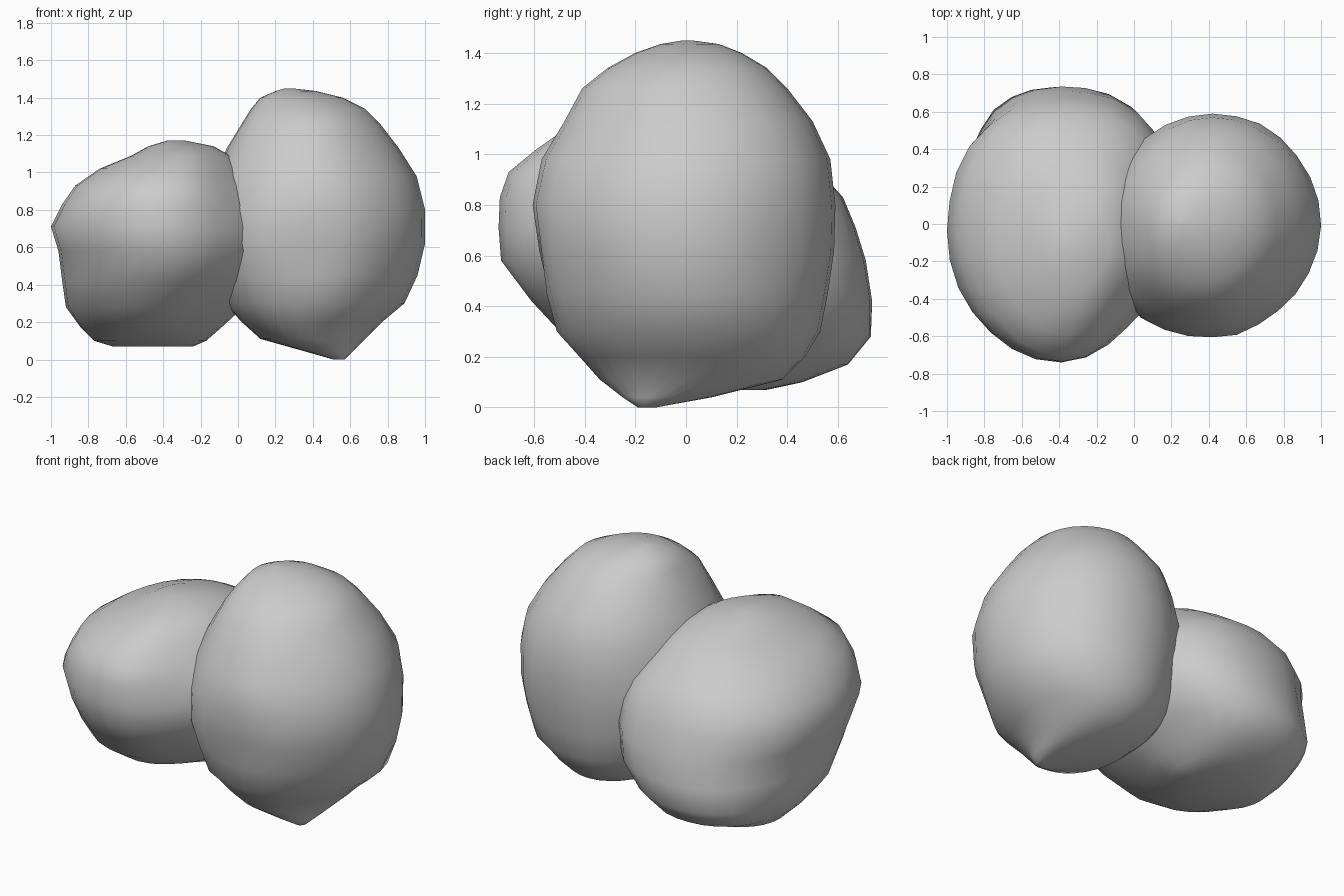
import bpy, bmesh, math
from mathutils import Vector, noise

SEG = 28

# Each level: z, x min, x max, y min, y max
LARGE = [
    (0.00, 0.51, 0.57, -0.19, -0.12), (0.04, 0.37, 0.61, -0.25, 0.10),
    (0.11, 0.12, 0.68, -0.34, 0.38), (0.20, 0.02, 0.77, -0.42, 0.47),
    (0.30, -0.07, 0.89, -0.51, 0.53), (0.45, -0.13, 0.96, -0.55, 0.56),
    (0.62, -0.16, 1.00, -0.60, 0.585), (0.80, -0.16, 1.00, -0.61, 0.59),
    (0.98, -0.12, 0.955, -0.57, 0.57), (1.13, -0.06, 0.86, -0.48, 0.50),
    (1.26, 0.02, 0.76, -0.41, 0.40), (1.34, 0.07, 0.68, -0.31, 0.32),
    (1.40, 0.12, 0.56, -0.20, 0.22), (1.435, 0.20, 0.42, -0.10, 0.13),
    (1.45, 0.25, 0.29, -0.01, 0.02)]
SMALL = [
    (0.07, -0.67, -0.24, 0.08, 0.32), (0.10, -0.77, -0.17, -0.10, 0.46),
    (0.17, -0.84, -0.09, -0.31, 0.64), (0.28, -0.92, 0.03, -0.48, 0.73),
    (0.42, -0.94, 0.17, -0.61, 0.735), (0.58, -0.96, 0.22, -0.73, 0.71),
    (0.71, -1.00, 0.22, -0.74, 0.67), (0.83, -0.94, 0.17, -0.735, 0.62),
    (0.93, -0.87, 0.10, -0.70, 0.53), (1.02, -0.74, 0.03, -0.59, 0.40),
    (1.09, -0.57, -0.04, -0.49, 0.27), (1.14, -0.48, -0.13, -0.35, 0.10),
    (1.17, -0.38, -0.28, -0.18, -0.06)]


def lump(name, levels, bulge, dent=None):
    """Loft uneven ovals; bulge fills or trims the four diagonal corners."""
    bm = bmesh.new()
    rings = []
    for z, x0, x1, y0, y1 in levels:
        cx, cy, a, b = (x0 + x1) / 2, (y0 + y1) / 2, (x1 - x0) / 2, (y1 - y0) / 2
        ring = []
        for i in range(SEG):
            t = 2 * math.pi * i / SEG
            diag = math.sin(2 * t) ** 2
            p = Vector((cx + a * math.cos(t), cy + b * math.sin(t), z))
            k = 1 + diag * (bulge[i * 4 // SEG] + 0.03 * noise.noise(p * 4))
            p.x, p.y = cx + (p.x - cx) * k, cy + (p.y - cy) * k
            if dent:
                d = (p - Vector(dent)).length / 0.18
                if d < 1:
                    p.y += 0.04 * (1 - d)
            ring.append(bm.verts.new(p))
        rings.append(ring)
    for lo, hi in zip(rings, rings[1:]):
        for i in range(SEG):
            j = (i + 1) % SEG
            bm.faces.new((lo[i], lo[j], hi[j], hi[i]))
    bm.faces.new(rings[0][::-1])
    bm.faces.new(rings[-1])
    for f in bm.faces:
        f.smooth = True
    mesh = bpy.data.meshes.new(name)
    bm.to_mesh(mesh)
    bm.free()
    ob = bpy.data.objects.new(name, mesh)
    bpy.context.collection.objects.link(ob)
    return ob


# Tall rounded lump on the right, with a small pit on its front
lump("large_lump", LARGE, (0.01, -0.01, 0.05, -0.04), dent=(0.42, -0.61, 0.64))
# Lower lump on the left, leaning down toward the back
lump("small_lump", SMALL, (0.08, 0.02, 0.0, -0.07))
